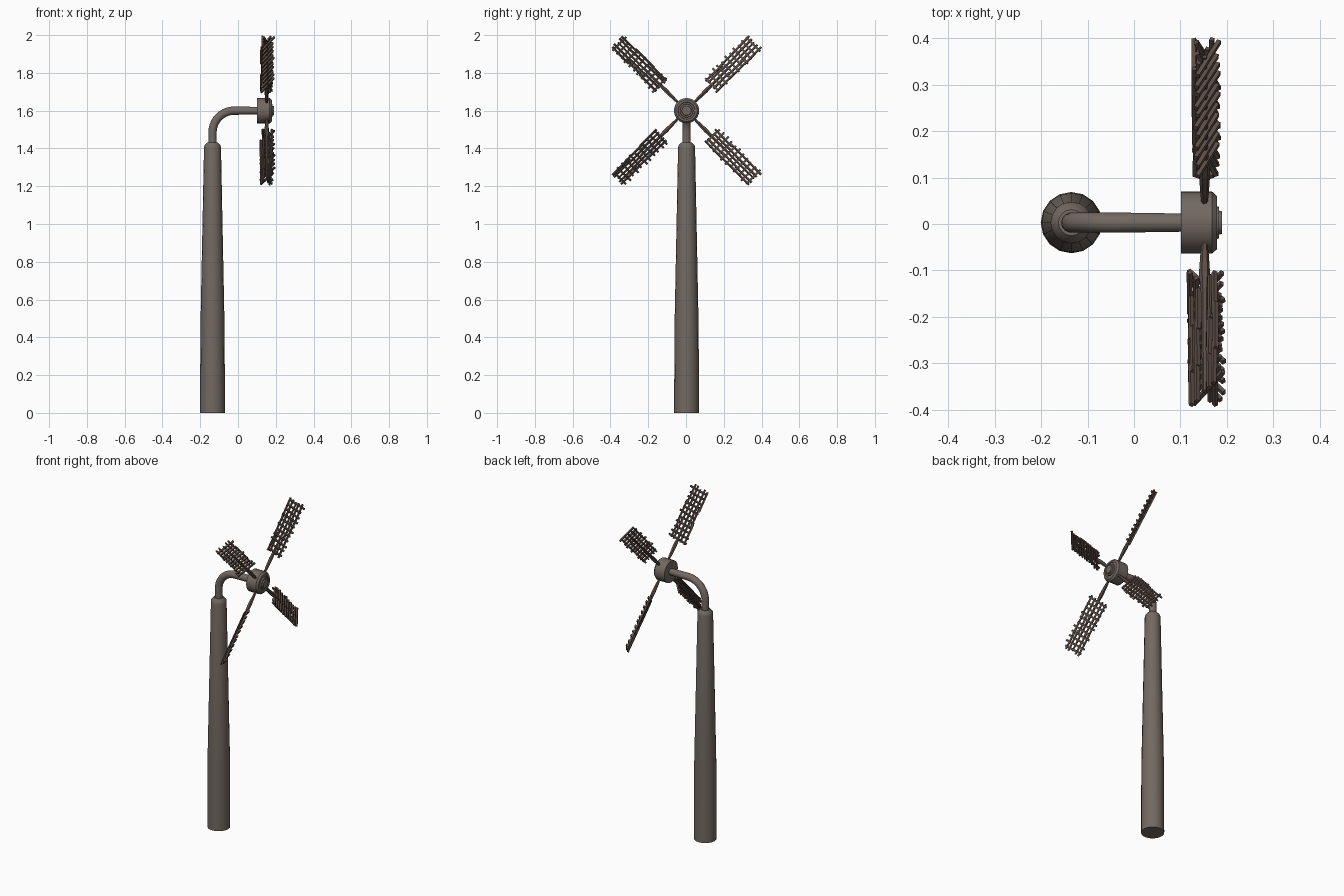
import bpy, bmesh, math, random
from mathutils import Vector, Matrix

if "Cube" in bpy.data.objects:
    bpy.data.objects.remove(bpy.data.objects["Cube"])

random.seed(4)
YC = 0.003          # shared centre line in y
AXLE_Z = 1.6


def material(name, rgb):
    m = bpy.data.materials.new(name)
    m.diffuse_color = (*rgb, 1)
    m.use_nodes = True
    m.node_tree.nodes["Principled BSDF"].inputs["Base Color"].default_value = m.diffuse_color
    return m


STEEL = material("weathered_metal", (0.17, 0.14, 0.12))
WOOD = material("dark_wood", (0.115, 0.08, 0.065))


def finish(bm, name, mat, smooth=True):
    bmesh.ops.recalc_face_normals(bm, faces=bm.faces[:])
    me = bpy.data.meshes.new(name)
    bm.to_mesh(me)
    bm.free()
    me.materials.append(mat)
    ob = bpy.data.objects.new(name, me)
    bpy.context.collection.objects.link(ob)
    if smooth:
        bpy.ops.object.select_all(action='DESELECT')
        ob.select_set(True)
        bpy.context.view_layer.objects.active = ob
        bpy.ops.object.shade_smooth_by_angle(angle=math.radians(32))
    return ob


def loft(bm, rings):
    """Skin a list of point rings and cap both ends."""
    vs = [[bm.verts.new(p) for p in ring] for ring in rings]
    n = len(vs[0])
    for a, b in zip(vs, vs[1:]):
        for i in range(n):
            bm.faces.new((a[i], a[(i + 1) % n], b[(i + 1) % n], b[i]))
    bm.faces.new(vs[0][::-1])
    bm.faces.new(vs[-1])


def ring(centre, u, v, r, n):
    return [centre + (u * math.cos(a) + v * math.sin(a)) * r
            for a in (2 * math.pi * i / n for i in range(n))]


X, Y, Z = Vector((1, 0, 0)), Vector((0, 1, 0)), Vector((0, 0, 1))

# Tapered tower with a chamfered top
bm = bmesh.new()
profile = [(0, .066), (.45, .064), (1.405, .045), (1.415, .043), (1.432, .028)]
loft(bm, [ring(Vector((-.135, YC, z)), X, Y, r, 16) for z, r in profile])
finish(bm, "tower", STEEL)

# Bent neck pipe from the tower top to the hub
bm = bmesh.new()
R = 0.115
rings = [ring(Vector((-.135, YC, 1.42)), X, Y, .022, 14)]
for i in range(11):
    a = math.pi / 2 * i / 10
    c = Vector((-.135 + R - R * math.cos(a), YC, AXLE_Z - R + R * math.sin(a)))
    u = X * math.cos(a) - Z * math.sin(a)
    rings.append(ring(c, u, Y, .022, 14))
rings.append(ring(Vector((.11, YC, AXLE_Z)), -Z, Y, .020, 14))
loft(bm, rings)
finish(bm, "neck_pipe", STEEL)

# Stepped hub drum
bm = bmesh.new()
profile = [(.101, .067), (.168, .067), (.179, .057), (.179, .046), (.175, .044),
           (.175, .036), (.183, .034), (.183, .026), (.190, .024), (.190, .012)]
loft(bm, [ring(Vector((x, YC, AXLE_Z)), Y, Z, r, 24) for x, r in profile])
finish(bm, "hub", STEEL)


# Bar between two points in blade space (x radial, y across, z thickness)
def bar(bm, p, q, w, h):
    p, q = Vector(p), Vector(q)
    d = (q - p).normalized()
    side = Z.cross(d).normalized()
    up = d.cross(side)
    loft(bm, [[c + side * (s * w / 2) + up * (t * h / 2)
               for s, t in ((-1, -1), (1, -1), (1, 1), (-1, 1))] for c in (p, q)])


def blade(name, angle, pitch):
    bm = bmesh.new()
    # tapered spar, thickest just before the lattice
    spar = [(.055, .006), (.09, .009), (.15, .012), (.21, .008), (.51, .005)]
    loft(bm, [ring(Vector((r, 0, 0)), Y, Z, s, 6) for r, s in spar])
    j = random.uniform
    # crosswise slats, a little uneven
    for i in range(11):
        r = .195 + i * .0305
        k = j(-.003, .003)
        bar(bm, (r + k, -j(.049, .064), .006), (r - k, j(.049, .064), .006), .011, .009)
    # lengthwise battens in short overlapping pieces
    for off in (-.045, -.023, .023, .045):
        for a, b in ((.183, .31), (.28, .42), (.39, .518)):
            o = off + j(-.004, .004)
            bar(bm, (a + j(-.006, .006), o, -.003),
                (b + j(-.006, .003), o + j(-.003, .003), -.003), .009, .009)
    radial = Vector((0, math.cos(angle), math.sin(angle)))
    across = Vector((0, math.sin(angle), -math.cos(angle)))
    w = across * math.cos(pitch) + X * math.sin(pitch)
    n = radial.cross(w)
    if n.x < 0:
        n = -n
    m = Matrix((radial, w, n)).transposed().to_4x4()
    bmesh.ops.transform(bm, verts=bm.verts[:],
                        matrix=Matrix.Translation((.152, 0, AXLE_Z)) @ m)
    finish(bm, name, WOOD, False)


# Four pitched lattice sails
for name, ang, pitch in (("sail_upper_back", 45, 24), ("sail_upper_front", 135, 33),
                         ("sail_lower_front", 225, 38), ("sail_lower_back", 315, 24)):
    blade(name, math.radians(ang), math.radians(pitch))
